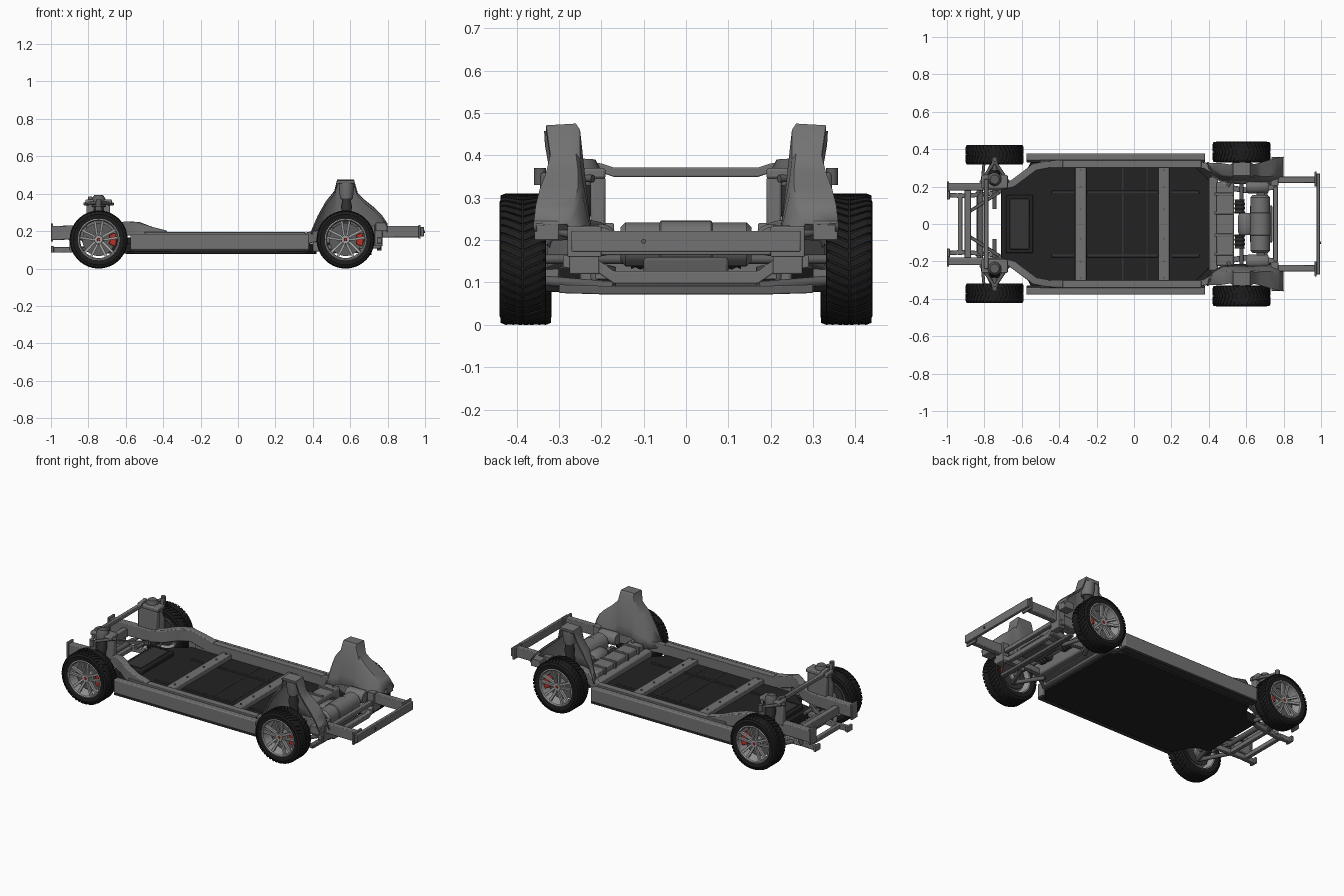
import bpy, bmesh, math
from math import sin, cos, pi, radians
from mathutils import Vector

cube = bpy.data.objects.get("Cube")
if cube:
    bpy.data.objects.remove(cube)


def material(name, r, g, b, rough=0.6):
    m = bpy.data.materials.new(name)
    m.use_nodes = True
    m.diffuse_color = (r, g, b, 1)
    node = m.node_tree.nodes["Principled BSDF"]
    node.inputs["Base Color"].default_value = (r, g, b, 1)
    node.inputs["Roughness"].default_value = rough
    return m


FRAME = material("frame grey", .17, .17, .17)
STEEL = material("suspension grey", .11, .11, .11)
SILVER = material("wheel silver", .36, .36, .36)
RUBBER = material("tyre black", .012, .012, .012)
TRAY = material("battery black", .016, .016, .016)
DARK = material("dark fittings", .035, .035, .035)
RED = material("caliper red", .5, .03, .02)


def finish(name, bm, mat, mirror=False, bevel=0, smooth=True):
    bmesh.ops.recalc_face_normals(bm, faces=bm.faces)
    me = bpy.data.meshes.new(name)
    bm.to_mesh(me)
    bm.free()
    ob = bpy.data.objects.new(name, me)
    bpy.context.scene.collection.objects.link(ob)
    me.materials.append(mat)
    if smooth:
        bpy.ops.object.select_all(action='DESELECT')
        ob.select_set(True)
        bpy.context.view_layer.objects.active = ob
        bpy.ops.object.shade_smooth_by_angle(angle=radians(35))
    if bevel:
        mod = ob.modifiers.new("Bevel", 'BEVEL')
        mod.width, mod.segments, mod.limit_method = bevel, 2, 'ANGLE'
    if mirror:
        mod = ob.modifiers.new("Mirror", 'MIRROR')
        mod.use_axis = (False, True, False)
    return ob


def loft(bm, rings, closed=True, caps=True, loop=False):
    vs = [[bm.verts.new(p) for p in ring] for ring in rings]
    n = len(vs[0])
    for a, b in zip(vs, vs[1:] + vs[:1] if loop else vs[1:]):
        for i in range(n if closed else n - 1):
            j = (i + 1) % n
            bm.faces.new((a[i], a[j], b[j], b[i]))
    if caps and not loop:
        bm.faces.new(vs[0])
        bm.faces.new(vs[-1])


def box(name, x, y, z, mat=FRAME, mirror=False, bevel=.003):
    """Box from (low, high) pairs."""
    bm = bmesh.new()
    loft(bm, [[(x[0], y[0], h), (x[1], y[0], h), (x[1], y[1], h), (x[0], y[1], h)] for h in z])
    return finish(name, bm, mat, mirror, bevel)


def prism(name, outline, z, mat, bevel=.003):
    bm = bmesh.new()
    loft(bm, [[(x, y, h) for x, y in outline] for h in z])
    return finish(name, bm, mat, bevel=bevel)


def beam(name, pts, w, h, mat=FRAME, mirror=False, bevel=.003):
    """Rectangular bar swept along a mostly level path."""
    pts = [Vector(p) for p in pts]
    bm, rings = bmesh.new(), []
    for i, p in enumerate(pts):
        t = pts[min(i + 1, len(pts) - 1)] - pts[max(i - 1, 0)]
        side = Vector((-t.y, t.x, 0)).normalized() * w / 2
        up = Vector((0, 0, h / 2))
        rings.append([p - side - up, p + side - up, p + side + up, p - side + up])
    loft(bm, rings)
    return finish(name, bm, mat, mirror, bevel)


def rod(name, a, b, profile, mat=STEEL, mirror=False, n=20):
    """Turned part between two points; profile holds (fraction, radius)."""
    a, b = Vector(a), Vector(b)
    q = (b - a).to_track_quat('Z', 'Y')
    bm = bmesh.new()
    loft(bm, [[a + (b - a) * f + q @ Vector((r * cos(2 * pi * k / n), r * sin(2 * pi * k / n), 0))
               for k in range(n)] for f, r in profile])
    return finish(name, bm, mat, mirror)


def bar(name, a, b, r, mat=STEEL, mirror=False):
    return rod(name, a, b, [(0, r), (1, r)], mat, mirror, 12)


def wheel(end, cx, y0, y1):
    R = .155

    def at(r, a, y):
        return (cx + r * cos(a), y, R + r * sin(a))

    def lathe(name, prof, mat, n=60):
        bm = bmesh.new()
        loft(bm, [[at(r, 2 * pi * k / n, y) for r, y in prof] for k in range(n)], loop=True)
        finish(end + name, bm, mat, True)

    # Tyre carcass and chevron tread
    lathe("_tyre", [(.108, y0 + .004), (.135, y0), (.147, y0 + .006), (.151, y0 + .015),
                    (.151, y1 - .015), (.147, y1 - .006), (.135, y1), (.108, y1 - .004)], RUBBER)
    bm, mid, n = bmesh.new(), (y0 + y1) / 2, 44
    for k in range(n):
        for s in (-1, 1):
            rings = []
            for f, r in ((.03, R), (.75, R), (.97, .15)):
                y, a, d = mid + s * f * (y1 - y0) / 2, 2 * pi * k / n + f * .16, 1.5 * pi / n
                rings.append([at(.146, a, y), at(r, a, y), at(r, a + d, y), at(.146, a + d, y)])
            loft(bm, rings)
    finish(end + "_tread", bm, RUBBER, True, smooth=False)
    # Rim barrel with rolled lip
    lathe("_rim", [(.103, y0 + .006), (.111, y0 + .004), (.111, y1 - .003), (.106, y1 - .001),
                   (.101, y1 - .006), (.099, y1 - .03)], SILVER)
    # Five split spokes
    bm = bmesh.new()
    for k in range(5):
        for s in (-1, 1):
            a = pi / 2 + 2 * pi * k / 5
            flat = [(.012, a + s * .1), (.03, a + s * .55), (.104, a + s * .27), (.104, a + s * .14)]
            loft(bm, [[at(r, t, y - (.012 if r < .05 else 0)) for r, t in flat]
                      for y in (y1 - .02, y1 - .006)])
    finish(end + "_spokes", bm, SILVER, True, smooth=False)
    c = lambda y: (cx, y, R)
    rod(end + "_hub", c(y0 + .01), c(y1 - .014), [(0, .035), (.6, .035), (.65, .026), (1, .022)], SILVER, True)
    rod(end + "_hub_cap", c(y1 - .015), c(y1 - .01), [(0, .009), (1, .007)], RED, True)
    rod(end + "_brake_disc", c(y0 + .04), c(y0 + .05), [(0, .088), (1, .088)], STEEL, True, 40)
    rod(end + "_disc_shield", c(y0 + .02), c(y0 + .024), [(0, .08), (1, .08)], DARK, True, 40)
    # Brake caliper
    bm = bmesh.new()
    loft(bm, [[at(.06, a, y0 + .03), at(.096, a, y0 + .03), at(.096, a, y1 - .026), at(.06, a, y1 - .026)]
              for a in (-.4, -.2, 0, .2, .4)])
    finish(end + "_caliper", bm, RED, True, .003)


wheel("front", -.745, .317, .423)
wheel("rear", .575, .33, .44)

# Battery tray, lid ribs and panels
half = [(-.71, .2), (-.64, .21), (-.52, .305), (.33, .305), (.42, .22)]
outline = half + [(x, -y) for x, y in reversed(half)]
prism("battery_tray", outline, (.08, .135), TRAY)
under = [(-.6, .24), (-.55, .335), (.36, .335), (.42, .27)]
prism("underbody_panel", under + [(x, -y) for x, y in reversed(under)], (.078, .092), TRAY)
for y in (-.17, .17):
    for x0, x1 in ((-.44, -.32), (-.25, .13), (.2, .35)):
        box("tray_rib", (x0, x1), (y - .008, y + .008), (.13, .139), DARK)
for x in (-.06, .07):
    box("tray_seam", (x - .003, x + .003), (-.3, .3), (.13, .1365), DARK, bevel=0)
box("front_module", (-.685, -.54), (-.155, .155), (.13, .16), TRAY, bevel=.006)
box("front_module_lid", (-.665, -.56), (-.135, .135), (.158, .165), DARK)
for x in (-.285, .16):
    box("floor_crossbar", (x - .03, x + .03), (-.305, .305), (.125, .16))
    for y in (.08, .2, .29):
        bar("crossbar_bolt", (x, y, .158), (x, y, .165), .006, STEEL, True)

# Side sills
box("sill_outer", (-.575, .38), (.34, .378), (.1, .185), FRAME, True, .006)
box("sill_flange", (-.575, .38), (.33, .376), (.088, .1), DARK, True)
box("sill_inner", (-.5, .36), (.3, .342), (.1, .195), FRAME, True)

# Main side rails, rising and narrowing over the front axle
beam("front_rail", [(-1, .2, .19), (-.72, .2, .195), (-.65, .215, .205), (-.59, .26, .215),
                    (-.53, .305, .21), (-.46, .318, .185), (-.38, .32, .165)], .04, .075, FRAME, True, .005)
box("front_rail_plate", (-1, -.988), (.17, .228), (.145, .24), FRAME, True)
beam("rear_rail", [(.3, .322, .15), (.38, .312, .165), (.45, .27, .18), (.53, .235, .19),
                   (.65, .23, .195), (.78, .237, .197), (.975, .237, .197)], .034, .06, FRAME, True, .004)
box("rear_end_bracket", (.73, .772), (.205, .275), (.12, .235), FRAME, True)

# Rear bumper
beam("rear_bumper", [(.985, -.27, .197), (.985, .27, .197)], .018, .05)
box("bumper_plate", (.965, .977), (.2, .28), (.16, .232), FRAME, True)
bar("tow_stub", (.985, -.1, .197), (1, -.1, .197), .006)

# Rear bulkhead and stepped seat beam
box("rear_bulkhead", (.4, .45), (-.25, .25), (.09, .17), bevel=.008)
box("rear_step", (.44, .535), (-.225, .225), (.1, .205), bevel=.01)
for y in (.06, .16):
    box("step_rib", (.43, .53), (y - .008, y + .008), (.16, .211), FRAME, True)

# Wheel housings: open-sided shells, (x, top, inner y, outer y)
bm = bmesh.new()
stations = [(.39, .2, .3, .325), (.425, .28, .265, .325), (.47, .36, .235, .325), (.515, .415, .23, .318),
            (.53, .475, .23, .33), (.62, .475, .23, .33), (.64, .405, .23, .32), (.68, .365, .225, .33),
            (.73, .325, .225, .345), (.77, .285, .235, .355), (.8, .24, .25, .36)]
loft(bm, [[(x, i - .015, .17), (x, i, .17 + .35 * (t - .17)), (x, i + .02, t - .015),
           (x, i + .03, t), (x, o, t - .004), (x, o, t - .02)] for x, t, i, o in stations],
     closed=False, caps=False)
housing = finish("rear_wheel_housing", bm, FRAME, True)
solid = housing.modifiers.new("Solidify", 'SOLIDIFY')
solid.thickness = .008
box("housing_rear_fin", (.735, .798), (.3, .358), (.2, .245), FRAME, True)
coil = [(0, .026), (.1, .03), (.25, .024), (.4, .03), (.55, .024), (.7, .03), (.85, .024), (1, .028)]
rod("rear_air_spring", (.58, .285, .2), (.58, .295, .385), coil, DARK, True)
rod("rear_spring_cap", (.58, .29, .375), (.58, .295, .46), [(0, .034), (.6, .04), (1, .04)], FRAME, True)

# Drive motor and rear subframe
rod("drive_motor", (.675, -.155, .19), (.675, .155, .19),
    [(0, .04), (.04, .052), (.3, .052), (.31, .056), (.69, .056), (.7, .052), (.96, .052), (1, .04)], FRAME, n=36)
rod("gearbox", (.6, -.06, .17), (.6, .06, .17), [(0, .035), (.15, .045), (.85, .045), (1, .035)], FRAME)
box("inverter", (.62, .74), (-.1, .1), (.11, .16), STEEL, bevel=.008)
bar("rear_half_shaft", (.575, .05, .155), (.575, .36, .155), .011, STEEL, True)
rod("shaft_boot", (.565, .055, .16), (.565, .13, .16), coil, DARK, True)
box("motor_mount", (.655, .7), (.15, .22), (.17, .215), FRAME, True)
rod("motor_bushing", (.6, .2, .2), (.72, .2, .2), [(0, .03), (.1, .038), (.9, .038), (1, .03)], FRAME, True)
for x in (.48, .755):
    beam("rear_subframe_bar", [(x, -.29, .15), (x, -.21, .14), (x, -.17, .112), (x, .17, .112),
                               (x, .21, .14), (x, .29, .15)], .026, .03)
beam("rear_subframe_side", [(.47, .2, .125), (.6, .18, .12), (.765, .2, .125)], .03, .035, FRAME, True)
box("rear_cover", (.745, .77), (-.2, .2), (.165, .19))
beam("rear_undertie", [(.7, -.3, .085), (.7, -.2, .082), (.7, .2, .082), (.7, .3, .085)], .03, .02, STEEL)
for x in (.5, .66):
    bar("rear_lower_arm", (x, .17, .09), (.585, .345, .105), .012, STEEL, True)
    bar("rear_upper_arm", (x, .2, .2), (.575, .335, .225), .009, STEEL, True)

# Front suspension
for x in (-.82, -.67):
    bar("front_upper_arm", (x, .22, .345), (-.745, .335, .352), .009, STEEL, True)
    bar("front_lower_arm", (x - .02, .15, .1), (-.745, .345, .105), .012, STEEL, True)
rod("front_spring", (-.745, .265, .11), (-.745, .24, .37), coil, DARK, True)
rod("front_spring_cap", (-.745, .242, .33), (-.745, .238, .392), [(0, .036), (.7, .036), (1, .024)], STEEL, True)
box("front_tower", (-.81, -.685), (.19, .225), (.21, .35), FRAME, True, .006)
box("front_tower_top", (-.815, -.675), (.19, .262), (.345, .37), FRAME, True, .006)
beam("front_knuckle", [(-.745, .318, .235), (-.745, .345, .235)], .035, .25, STEEL, True, .008)
bar("knuckle_joint", (-.745, .345, .33), (-.745, .345, .37), .014, STEEL, True)
bar("front_half_shaft", (-.745, .08, .155), (-.745, .36, .155), .011, STEEL, True)
bar("steering_rod", (-.82, .13, .15), (-.8, .35, .16), .008, STEEL, True)
bar("steering_rack", (-.82, -.16, .15), (-.82, .16, .15), .016)
beam("tower_brace", [(-.79, -.24, .375), (-.79, -.2, .37), (-.79, -.17, .36), (-.79, .17, .36),
                     (-.79, .2, .37), (-.79, .24, .375)], .022, .022)

# Front subframe and crossbars
box("front_crossbar", (-.905, -.872), (-.215, .215), (.15, .2))
beam("front_lower_rail", [(-1, .155, .1), (-.9, .15, .1), (-.75, .165, .105), (-.62, .2, .11)], .024, .03, FRAME, True)
for x in (-.93, -.83, -.69):
    box("front_subframe_bar", (x - .012, x + .012), (-.165, .165), (.09, .115))
box("lower_rail_foot", (-1, -.985), (.13, .18), (.085, .12), FRAME, True)
beam("front_diagonal", [(-.89, .06, .16), (-.72, .17, .16)], .018, .02, STEEL, True)
bar("front_post", (-.89, .16, .1), (-.89, .18, .17), .012, FRAME, True)
